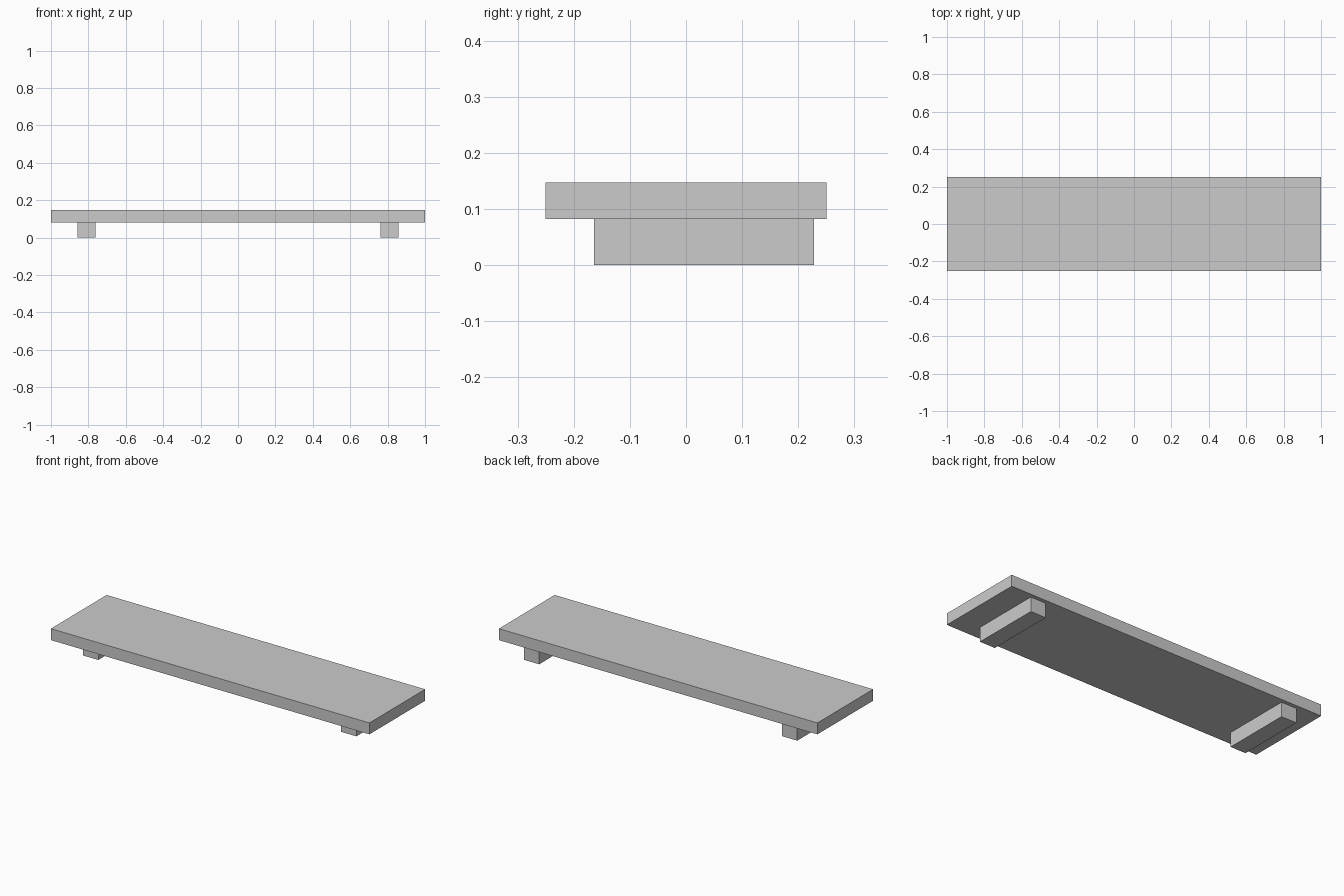
import bpy

old = bpy.data.objects.get("Cube")
if old:
    bpy.data.objects.remove(old, do_unlink=True)


def make_material(name, value):
    mat = bpy.data.materials.new(name)
    mat.use_nodes = True
    colour = (value, value, value, 1)
    mat.diffuse_color = colour
    mat.node_tree.nodes["Principled BSDF"].inputs["Base Color"].default_value = colour
    return mat


def make_box(name, low, high, mat):
    centre = [(a + b) / 2 for a, b in zip(low, high)]
    bpy.ops.mesh.primitive_cube_add(size=1, location=centre)
    obj = bpy.context.object
    obj.name = name
    obj.scale = [b - a for a, b in zip(low, high)]
    bpy.ops.object.transform_apply(location=False, rotation=False, scale=True)
    obj.data.materials.append(mat)
    return obj


grey = make_material("light grey", 0.6)

# Long flat plank
make_box("plank", (-1, -0.25, 0.082), (1, 0.25, 0.147), grey)

# Two cross battens under the plank, set towards the back
for name, x in (("left_batten", 0.81), ("right_batten", -0.81)):
    make_box(name, (x - 0.048, -0.164, 0), (x + 0.048, 0.228, 0.082), grey)
